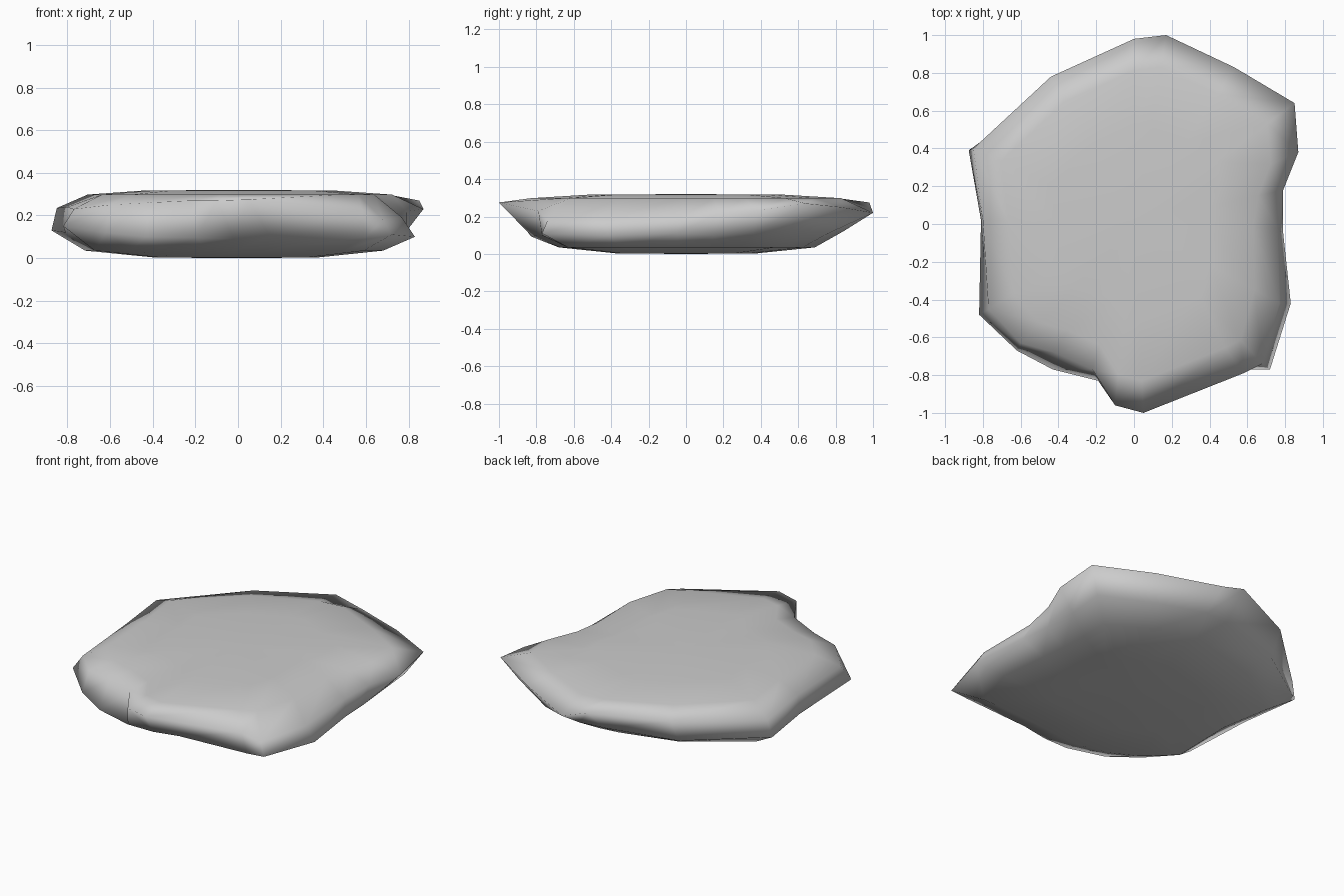
import bpy, bmesh

# Upper rim of the slab, counter-clockwise from the right side
upper = [(.87, .38, .23), (.85, .64, .27), (.53, .83, .25), (.17, 1.0, .22),
         (0, .98, .275), (-.44, .78, .26), (-.85, .40, .235), (-.80, .02, .24),
         (-.77, -.45, .23), (-.60, -.63, .25), (-.42, -.68, .26), (-.22, -.77, .27),
         (-.10, -.96, .27), (.05, -1.0, .275), (.58, -.79, .23), (.68, -.74, .18),
         (.77, -.42, .19), (.76, -.02, .20), (.79, .18, .22)]

# Lower rim, undercut at front and back, matching the upper rim point by point
lower = [(.76, .36, .11), (.76, .58, .13), (.45, .76, .11), (.16, .84, .12),
         (0, .82, .12), (-.44, .70, .11), (-.875, .39, .13), (-.81, .02, .12),
         (-.82, -.48, .15), (-.62, -.67, .12), (-.43, -.77, .10), (-.19, -.83, .095),
         (-.02, -.82, .09), (.15, -.80, .10), (.60, -.77, .10), (.72, -.77, .11),
         (.83, -.42, .10), (.79, -.05, .11), (.77, .15, .10)]


def inset(ring, s, z):
    return [(x * s, y * s, z) for x, y, _ in ring]


# Stack of rings from the worn underside to the gently domed top
rings = [inset(lower, .45, .003), inset(lower, .82, .035), lower,
         upper, inset(upper, .83, .298), inset(upper, .52, .317)]

bm = bmesh.new()
loops = [[bm.verts.new(p) for p in r] for r in rings]
n = len(upper)
for a, b in zip(loops, loops[1:]):
    for i in range(n):
        j = (i + 1) % n
        bm.faces.new((a[i], a[j], b[j], b[i]))

# Closing fans, bottom and top
for loop, z in ((loops[0][::-1], 0), (loops[-1], .32)):
    c = bm.verts.new((0, 0, z))
    for i in range(n):
        bm.faces.new((loop[i], loop[(i + 1) % n], c))

bmesh.ops.recalc_face_normals(bm, faces=bm.faces)
for f in bm.faces:
    f.smooth = True
mesh = bpy.data.meshes.new("rock_slab")
bm.to_mesh(mesh)
bm.free()
slab = bpy.data.objects.new("rock_slab", mesh)
bpy.context.collection.objects.link(slab)
